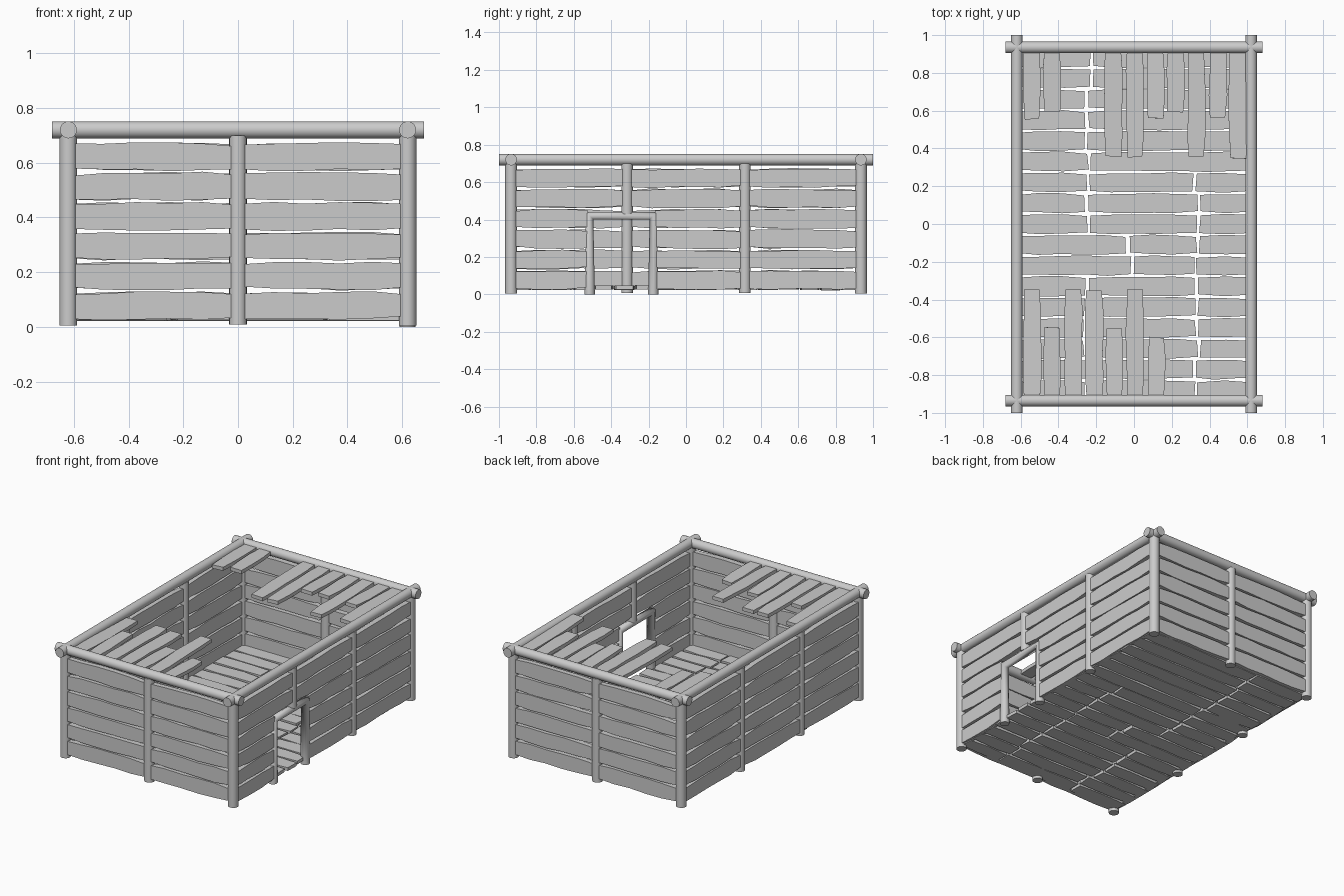
import bpy, bmesh, math, random
from mathutils import Vector

if "Cube" in bpy.data.objects:
    bpy.data.objects.remove(bpy.data.objects["Cube"])

random.seed(4)
X, Y, R, TOP = 0.62, 0.935, 0.032, 0.72
UP = Vector((0, 0, 1))


def finish(bm, name):
    bmesh.ops.recalc_face_normals(bm, faces=bm.faces)
    me = bpy.data.meshes.new(name)
    bm.to_mesh(me)
    bm.free()
    ob = bpy.data.objects.new(name, me)
    bpy.context.collection.objects.link(ob)
    return ob


def plank(bm, a, b, side, width, thick, rough=0.004):
    """Rough-sawn board from a to b; its width runs along side."""
    a, b, side = Vector(a), Vector(b), Vector(side)
    along = (b - a).normalized()
    normal = along.cross(side).normalized()
    n = max(2, round((b - a).length / 0.12))
    rings = []
    for i in range(n + 1):
        c = a.lerp(b, i / n)
        ring = []
        for s, w in ((-1, 1), (1, 1), (1, -1), (-1, -1)):
            if w == 1:
                jit = {**(jit if s == 1 else {}), s: random.uniform(-rough, rough)}
            end = along * (jit[s] * 1.5 if i in (0, n) else 0)
            chip = 0.006 if i in (0, n) else 0
            ring.append(bm.verts.new(c + side * (s * (width / 2 - chip) + jit[s])
                                     + normal * w * thick / 2 + end))
        rings.append(ring)
    for p, q in zip(rings, rings[1:]):
        for k in range(4):
            bm.faces.new((p[k], p[(k + 1) % 4], q[(k + 1) % 4], q[k]))
    bm.faces.new(rings[0])
    bm.faces.new(rings[-1][::-1])


def log(name, a, b, r=R):
    """Round log from a to b."""
    a, b = Vector(a), Vector(b)
    bpy.ops.mesh.primitive_cylinder_add(vertices=20, radius=r, depth=(b - a).length,
                                        location=(a + b) / 2,
                                        rotation=(b - a).to_track_quat('Z', 'Y').to_euler())
    ob = bpy.context.object
    ob.name = name
    bpy.ops.object.shade_smooth_by_angle(angle=math.radians(40))


# Top beams and upright posts
for s in (-1, 1):
    log("side_beam", (s * X, -1, TOP), (s * X, 1, TOP), 0.031)
    log("end_beam", (-0.68, s * Y, TOP), (0.68, s * Y, TOP), 0.031)
    for x in (-X, 0, X):
        log("end_post", (x, s * Y, 0.005 if x else 0.008), (x, s * Y, 0.70))
    for y in (-0.315, 0.315):
        over_door = s > 0 and y < 0
        log("side_post", (s * X, y, 0.43 if over_door else 0.008), (s * X, y, 0.70), 0.031)

# Door frame: one mitred round path
cu = bpy.data.curves.new("door_frame", 'CURVE')
cu.dimensions = '3D'
cu.bevel_depth = 0.029
cu.bevel_resolution = 3
cu.use_fill_caps = True
sp = cu.splines.new('POLY')
sp.points.add(3)
for p, (y, z) in zip(sp.points, ((-0.515, 0), (-0.515, 0.42), (-0.175, 0.42), (-0.175, 0))):
    p.co = (X, y, z, 1)
frame = bpy.data.objects.new("door_frame", cu)
bpy.context.collection.objects.link(frame)

# Wall boards, bay by bay
rows = [0.077 + 0.109 * i for i in range(6)]
walls = {n: bmesh.new() for n in ("front_wall", "back_wall", "left_wall", "right_wall")}
for i, z in enumerate(rows):
    for name, s in (("front_wall", -1), ("back_wall", 1)):
        for x0, x1 in ((-X, 0), (0, X)):
            t = random.uniform(-0.003, 0.003)
            plank(walls[name], (x0 + 0.01, s * (Y + 0.002), z + t),
                  (x1 - 0.01, s * (Y + 0.002), z - t), UP, 0.098, 0.034)
    for name, s in (("left_wall", -1), ("right_wall", 1)):
        bays = [(-Y, -0.315), (-0.315, 0.315), (0.315, Y)]
        if s > 0 and i < 4:
            bays[:2] = [(-Y, -0.515), (-0.175, 0.315)]
        for y0, y1 in bays:
            t = random.uniform(-0.003, 0.003)
            plank(walls[name], (s * (X + 0.002), y0 + 0.01, z + t),
                  (s * (X + 0.002), y1 - 0.01, z - t), UP, 0.098, 0.034)
for name, bm in walls.items():
    finish(bm, name)

# Floor boards with staggered joints
floor = bmesh.new()
for k in range(17):
    y = 0.88 - 0.11 * k
    if k < 6:
        cuts = [-0.24]
    elif k < 9:
        cuts = [-0.25, 0.33]
    elif k < 11:
        cuts = [-0.02, 0.34]
    else:
        cuts = [-0.25, 0.33]
    cuts = [c + random.uniform(-0.015, 0.015) for c in cuts]
    ends = [-0.635] + cuts + [0.635]
    for x0, x1 in zip(ends, ends[1:]):
        z = 0.035 + random.uniform(-0.003, 0.003)
        plank(floor, (x0 + 0.008, y, z), (x1 - 0.008, y, z), (0, 1, 0), 0.101, 0.022)
finish(floor, "floor_boards")

# Broken roof boards: (x, inner end)
back = [(-0.54, 0.555), (-0.435, 0.60), (-0.11, 0.36), (0.005, 0.355), (0.115, 0.56),
        (0.22, 0.59), (0.33, 0.355), (0.445, 0.56), (0.55, 0.35)]
front = [(-0.54, -0.345), (-0.435, -0.55), (-0.32, -0.345), (-0.21, -0.35),
         (-0.105, -0.555), (0.005, -0.345), (0.12, -0.60)]
for name, s, boards in (("back_roof_boards", 1, back), ("front_roof_boards", -1, front)):
    bm = bmesh.new()
    for x, end in boards:
        t = random.uniform(-0.012, 0.012)
        plank(bm, (x, s * 0.925, 0.717), (x, end, 0.717 + t), (1, 0, 0), 0.093, 0.024)
    finish(bm, name)
